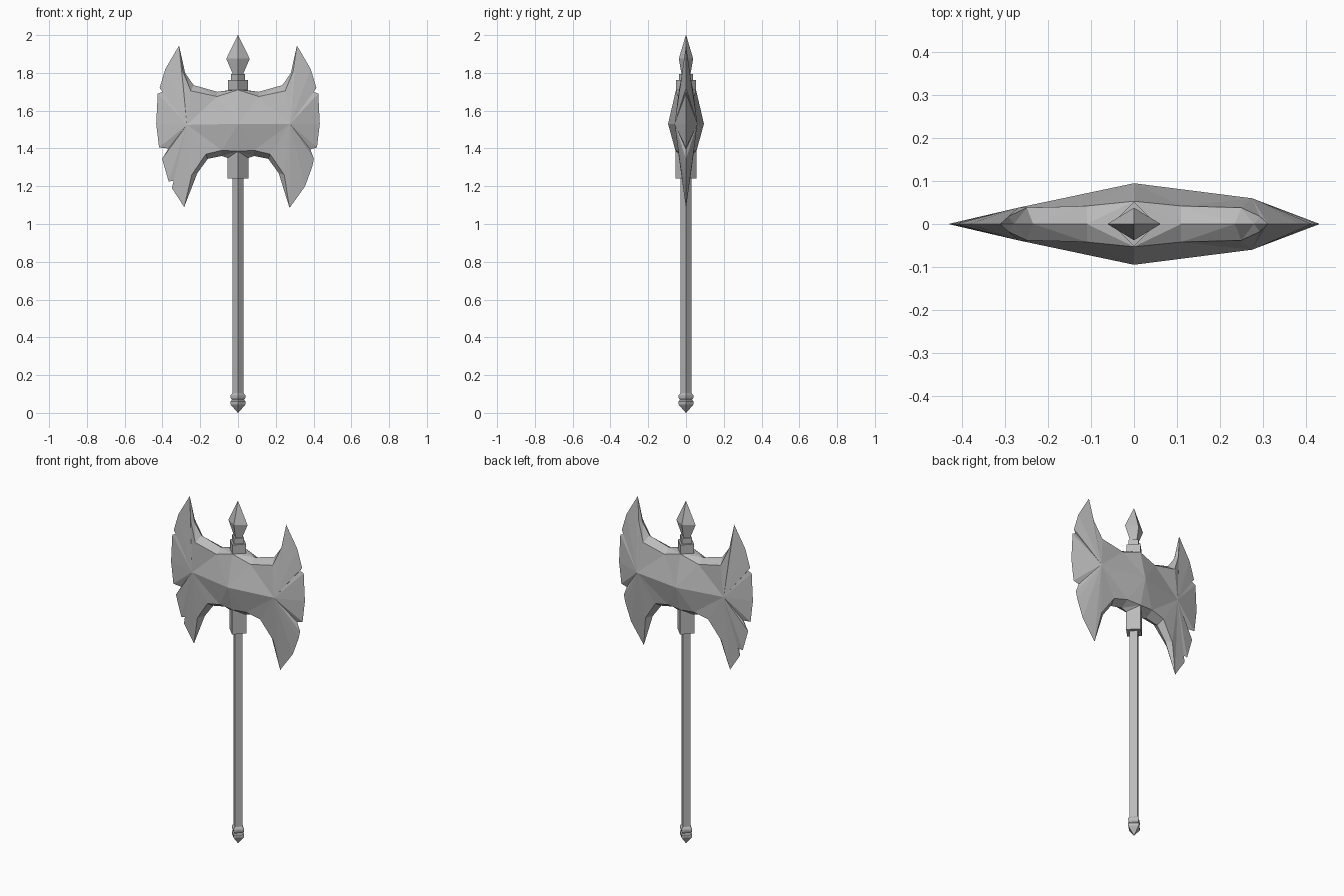
import bpy, bmesh
from mathutils import Vector

cube = bpy.data.objects.get("Cube")
if cube:
    bpy.data.objects.remove(cube, do_unlink=True)

steel = bpy.data.materials.new("grey_steel")
steel.use_nodes = True
GREY = (0.5, 0.5, 0.5, 1)
steel.diffuse_color = GREY
steel.node_tree.nodes["Principled BSDF"].inputs["Base Color"].default_value = GREY


def finish(name, bm):
    bmesh.ops.remove_doubles(bm, verts=bm.verts, dist=0.0005)
    bmesh.ops.recalc_face_normals(bm, faces=bm.faces)
    mesh = bpy.data.meshes.new(name)
    bm.to_mesh(mesh)
    bm.free()
    mesh.materials.append(steel)
    obj = bpy.data.objects.new(name, mesh)
    bpy.context.collection.objects.link(obj)


def diamond_turning(name, profile):
    """Four-sided turned part; each profile row is (half x, half y, z)."""
    bm = bmesh.new()
    rings = [[bm.verts.new(p) for p in ((rx, 0, z), (0, ry, z), (-rx, 0, z), (0, -ry, z))]
             for rx, ry, z in profile]
    for a, b in zip(rings, rings[1:]):
        for i in range(4):
            j = (i + 1) % 4
            bm.faces.new((a[i], a[j], b[j], b[i]))
    bm.faces.new(rings[0])
    bm.faces.new(rings[-1])
    bmesh.ops.dissolve_degenerate(bm, dist=0.0005, edges=bm.edges)
    finish(name, bm)


# Blade half: chains run from the middle out to the horn tips, as (x, y, z)
top_face = [(0, .053, 1.71), (.11, .042, 1.675), (.25, .038, 1.705), (.293, .018, 1.81)]
top_mid = [(0, 0, 1.715), (.11, 0, 1.70), (.235, 0, 1.735), (.28, 0, 1.80)]
low_face = [(0, .055, 1.385), (.085, .048, 1.39), (.17, .04, 1.37), (.245, .025, 1.26)]
low_mid = [(0, 0, 1.33), (.085, 0, 1.36), (.16, 0, 1.345), (.215, 0, 1.27)]
peak = (0, .095, 1.53)

# Cutting edge outlines (x, z), chipped differently on each side
shared_edge = [(.312, 1.945), (.385, 1.82), (.415, 1.72), (.40, 1.70), (.425, 1.69),
               (.433, 1.53), (.418, 1.405)]
left_edge = shared_edge + [(.383, 1.395), (.402, 1.345), (.392, 1.30), (.355, 1.20), (.273, 1.085)]
right_edge = shared_edge + [(.368, 1.40), (.402, 1.345), (.367, 1.225), (.335, 1.23),
                            (.35, 1.19), (.285, 1.09)]


def add_blade(bm, side, face, edge, boss):
    def poly(*points):
        bm.faces.new([bm.verts.new(Vector((x * side, y * face, z))) for x, y, z in points])

    rim = [(x, 0, z) for x, z in edge]
    # Bevels along the upper and lower edges
    for front, mid, tip in ((top_face, top_mid, rim[0]), (low_face, low_mid, rim[-1])):
        for i in range(3):
            poly(front[i], front[i + 1], mid[i + 1])
            poly(front[i], mid[i + 1], mid[i])
        poly(front[3], tip, mid[3])
        # Broad facets around the centre peak and the side boss
        poly(peak, front[0], front[1])
        poly(peak, front[1], boss)
        for a, b in zip(front[1:], front[2:] + [tip]):
            poly(boss, a, b)
    # Facets thinning to the cutting edge
    for a, b in zip(rim, rim[1:]):
        poly(boss, a, b)


bm = bmesh.new()
for face in (-1, 1):
    add_blade(bm, 1, face, left_edge, (.275, .06, 1.53))
    add_blade(bm, -1, face, right_edge, (.27, .038, 1.525))
finish("double_axe_head", bm)

# Handle and fittings
diamond_turning("shaft", [(.03, .03, .08), (.03, .03, 1.75)])
diamond_turning("lower_collar", [(.055, .055, 1.24), (.055, .055, 1.40)])
diamond_turning("upper_collar", [(.052, .052, 1.66), (.052, .052, 1.762),
                                 (.038, .038, 1.762), (.038, .038, 1.795)])
diamond_turning("top_spike", [(.025, .025, 1.78), (.03, .025, 1.80),
                              (.062, .038, 1.875), (.001, .001, 2)])
diamond_turning("pommel", [(.001, .001, 0), (.04, .04, .045), (.04, .04, .06), (.032, .032, .068),
                           (.04, .04, .08), (.04, .04, .092), (.03, .03, .105)])
